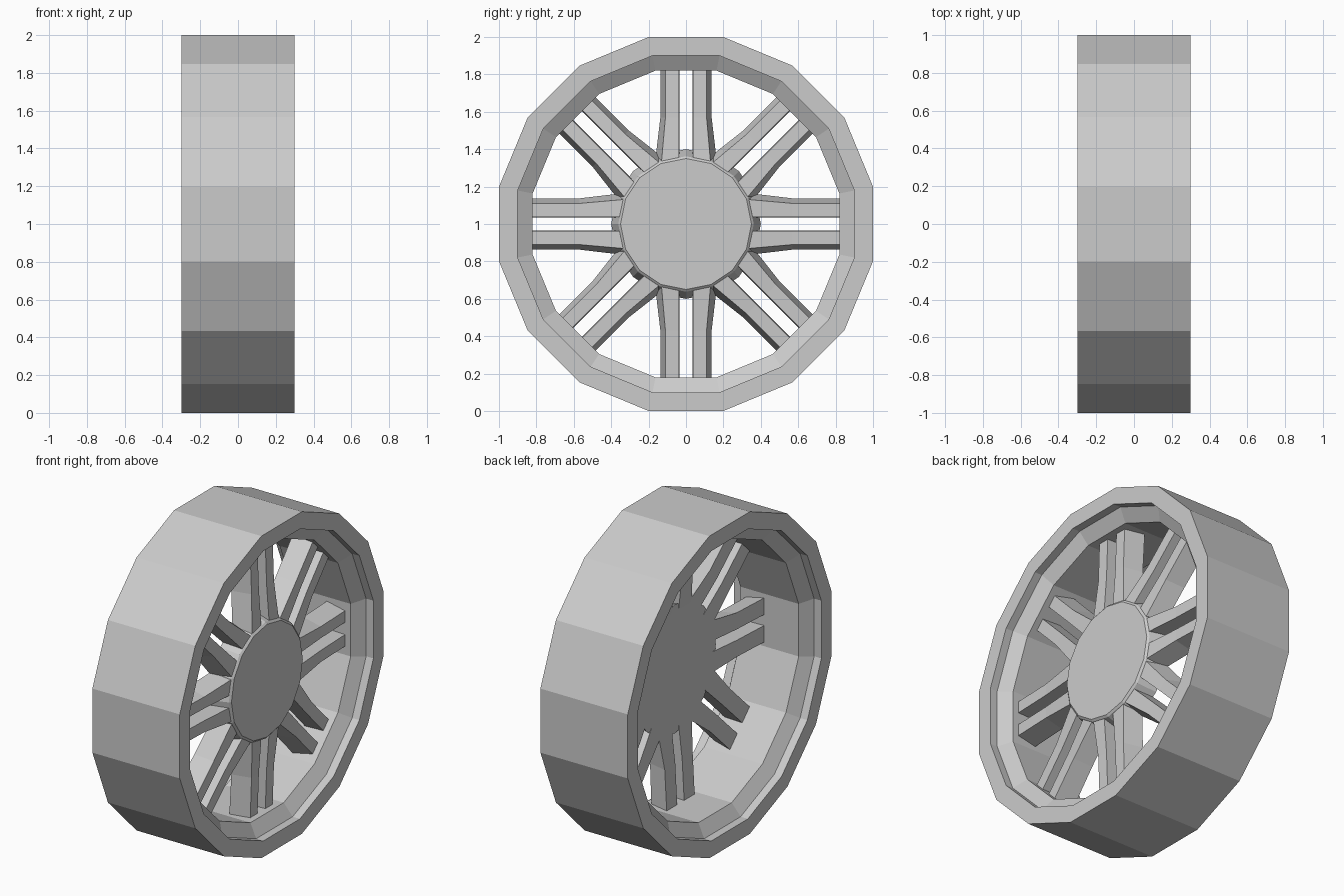
import bpy, bmesh
from math import sin, cos, pi

if "Cube" in bpy.data.objects:
    bpy.data.objects.remove(bpy.data.objects["Cube"])

N = 16  # sides of every round part


def make_object(name, bm):
    bmesh.ops.recalc_face_normals(bm, faces=bm.faces)
    mesh = bpy.data.meshes.new(name)
    bm.to_mesh(mesh)
    bm.free()
    obj = bpy.data.objects.new(name, mesh)
    bpy.context.collection.objects.link(obj)
    obj.location.z = 1.0
    return obj


def bridge(bm, a, b):
    n = len(a)
    for i in range(n):
        bm.faces.new((a[i], a[(i + 1) % n], b[(i + 1) % n], b[i]))


def lathe(name, profile, offset=0.0, closed=False):
    """Revolve (x, radius) points around the x axis."""
    bm = bmesh.new()
    rings = []
    for x, r in profile:
        rings.append([bm.verts.new((x, r * sin(t), r * cos(t)))
                      for t in ((k + offset) * 2 * pi / N for k in range(N))])
    for a, b in zip(rings, rings[1:]):
        bridge(bm, a, b)
    if closed:
        bridge(bm, rings[-1], rings[0])
    else:
        bm.faces.new(rings[0])
        bm.faces.new(rings[-1])
    return make_object(name, bm)


# Rim: stepped and chamfered lip on both sides; radii measured to the flats
half = [(0.30, 1.0), (0.30, 0.90), (0.25, 0.90), (0.20, 0.82)]
flat = 1 / cos(pi / N)
rim = [(x, r * flat) for x, r in half]
rim += [(-x, r) for x, r in reversed(rim)]
lathe("rim", rim, offset=0.5, closed=True)

# Hub: tapered disc with a small front chamfer
lathe("hub", [(0.075, 0.40), (0.19, 0.362), (0.20, 0.35)])

# Spokes: eight mirrored pairs, lofted through three cross-sections
# (distance from axis, front x, back x, front outer edge, back outer edge)
stations = [(0.31, 0.19, 0.08, 0.133, 0.168),
            (0.57, 0.17, 0.05, 0.11, 0.137),
            (0.85, 0.16, 0.035, 0.11, 0.137)]
bm = bmesh.new()
for k in range(8):
    c, s = cos(k * pi / 4), sin(k * pi / 4)
    for side in (1, -1):
        loops = []
        for r, front, back, w_front, w_back in stations:
            section = [(front, 0.038), (front, w_front),
                       (back, w_back), (back, 0.034)]
            loops.append([bm.verts.new((x, side * w * c + r * s,
                                        r * c - side * w * s))
                          for x, w in section])
        for a, b in zip(loops, loops[1:]):
            bridge(bm, a, b)
        bm.faces.new(loops[0])
        bm.faces.new(loops[-1])
make_object("spokes", bm)
